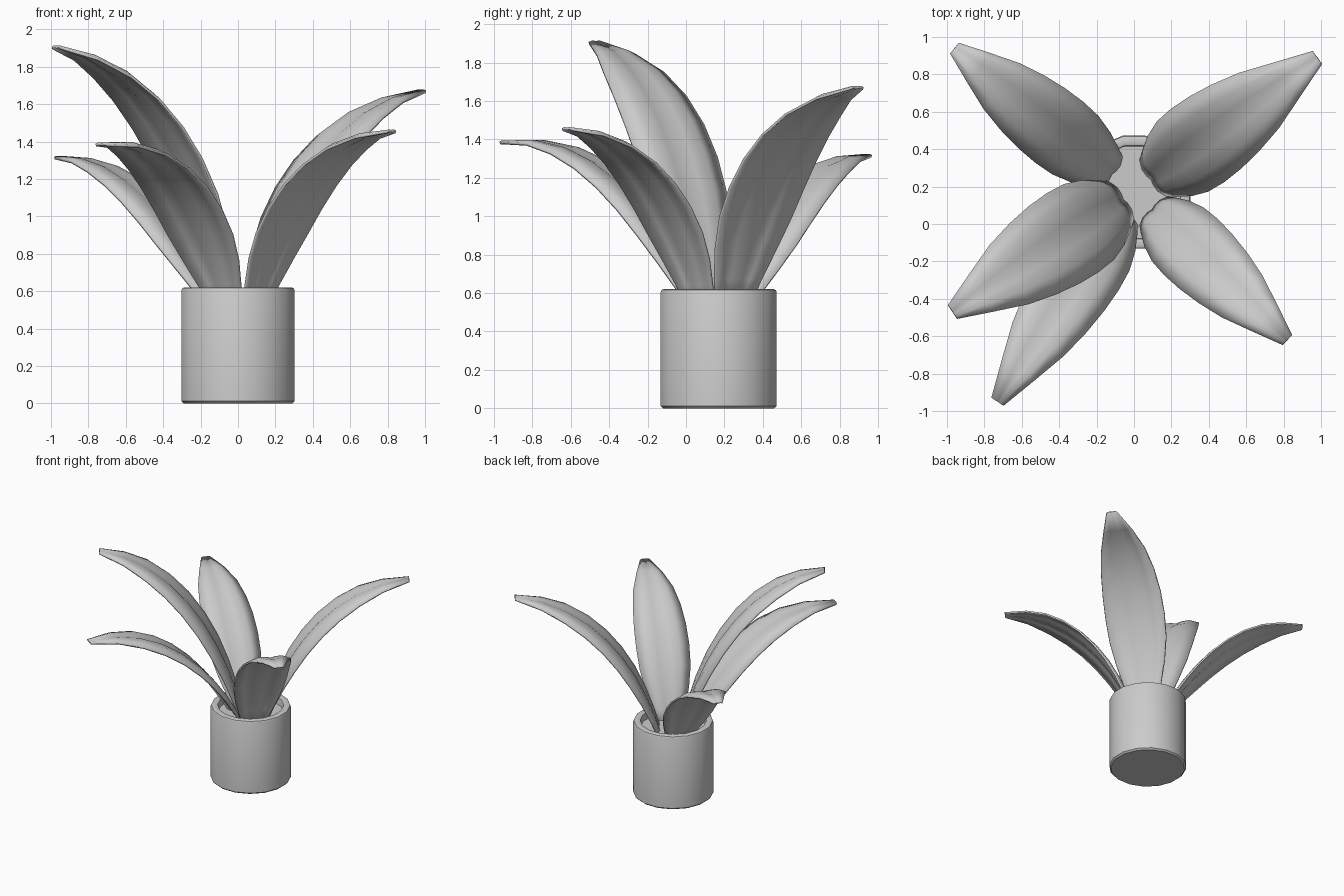
import bpy, bmesh, math
from mathutils import Vector

default = bpy.data.objects.get("Cube")
if default:
    bpy.data.objects.remove(default)

gray = bpy.data.materials.new("plain_gray")
gray.use_nodes = True
gray.diffuse_color = (0.6, 0.6, 0.6, 1)
gray.node_tree.nodes["Principled BSDF"].inputs["Base Color"].default_value = (0.6, 0.6, 0.6, 1)

CENTRE = Vector((0, 0.17, 0))


def finish(bm, name, angle):
    """Turn a bmesh into a smooth shaded object."""
    bmesh.ops.recalc_face_normals(bm, faces=bm.faces)
    mesh = bpy.data.meshes.new(name)
    bm.to_mesh(mesh)
    bm.free()
    mesh.materials.append(gray)
    obj = bpy.data.objects.new(name, mesh)
    bpy.context.collection.objects.link(obj)
    bpy.ops.object.select_all(action='DESELECT')
    obj.select_set(True)
    bpy.context.view_layer.objects.active = obj
    bpy.ops.object.shade_smooth_by_angle(angle=math.radians(angle))
    return obj


def lathe(name, profile, sides=16):
    """Spin a radius/height profile, with flat sides facing the axes."""
    bm = bmesh.new()
    rings = []
    for r, z in profile:
        ring = []
        for i in range(sides):
            a = math.tau * (i + 0.5) / sides
            ring.append(bm.verts.new(CENTRE + Vector((r * math.cos(a), r * math.sin(a), z))))
        rings.append(ring)
    for a, b in zip(rings, rings[1:]):
        for i in range(sides):
            j = (i + 1) % sides
            bm.faces.new((a[i], a[j], b[j], b[i]))
    bm.faces.new(rings[0])
    bm.faces.new(rings[-1])
    return finish(bm, name, 40)


# Pot with a rounded rim, and the soil inside it
lathe("pot", [(0.295, 0), (0.308, 0.012), (0.308, 0.605), (0.303, 0.616), (0.293, 0.62),
              (0.264, 0.62), (0.254, 0.616), (0.25, 0.605), (0.25, 0.5)])
lathe("soil", [(0.25, 0.5), (0.25, 0.56)])

# Leaf outline from base to tip, and its gently grooved cross-section
WIDTHS = [0.42, 0.62, 0.82, 0.96, 1, 0.98, 0.9, 0.75, 0.48, 0.17]
SECTION = [(-1, -0.1), (-0.6, 0.06), (-0.25, 0.06), (0, 0), (0.25, 0.06), (0.6, 0.06), (1, -0.1)]


def leaf(name, tip, half_width, start, lift, reach):
    """Sweep the cross-section along an arc from the soil out to the tip."""
    out = Vector((tip[0], tip[1], 0)) - CENTRE
    length = out.length
    out.normalize()
    up = Vector((0, 0, 1))
    side = up.cross(out)
    ends = [start, lift, reach, (length, tip[2])]
    p = [CENTRE + out * t + up * z for t, z in ends]
    bm = bmesh.new()
    rows = []
    for i, w in enumerate(WIDTHS):
        u = i / (len(WIDTHS) - 1)
        v = 1 - u
        pos = p[0] * v**3 + p[1] * 3 * v * v * u + p[2] * 3 * v * u * u + p[3] * u**3
        tangent = (p[1] - p[0]) * v * v + (p[2] - p[1]) * 2 * v * u + (p[3] - p[2]) * u * u
        normal = tangent.normalized().cross(side)
        rows.append([bm.verts.new(pos + (side * s + normal * h) * w * half_width)
                     for s, h in SECTION])
    for a, b in zip(rows, rows[1:]):
        for k in range(len(SECTION) - 1):
            bm.faces.new((a[k], a[k + 1], b[k + 1], b[k]))
    obj = finish(bm, name, 60)
    solid = obj.modifiers.new("thickness", 'SOLIDIFY')
    solid.thickness = 0.014
    solid.offset = 0


leaf("leaf_front_right_tall", (-0.97, -0.47, 1.905), 0.25, (0.06, 0.5), (0.2, 1.15), (0.55, 1.8))
leaf("leaf_back_right", (-0.96, 0.94, 1.315), 0.205, (0.12, 0.5), (0.35, 0.85), (0.7, 1.32))
leaf("leaf_front_right_low", (-0.73, -0.95, 1.385), 0.215, (0.1, 0.5), (0.28, 0.88), (0.68, 1.45))
leaf("leaf_back_left", (0.98, 0.89, 1.67), 0.24, (0.1, 0.5), (0.25, 1.0), (0.55, 1.58))
leaf("leaf_front_left", (0.82, -0.62, 1.455), 0.205, (0.12, 0.5), (0.24, 0.9), (0.58, 1.44))
